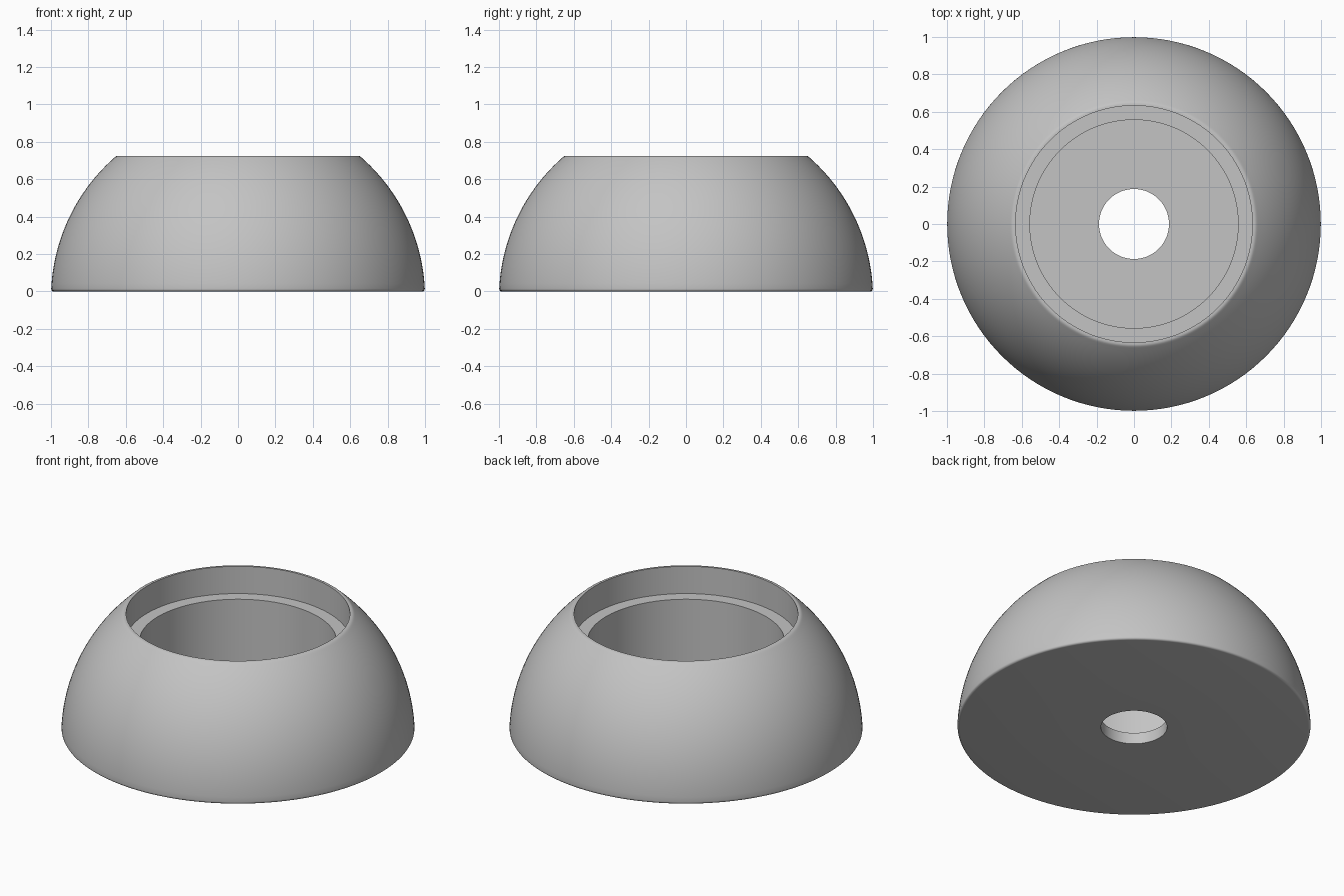
import bpy, bmesh, math

if "Cube" in bpy.data.objects:
    bpy.data.objects.remove(bpy.data.objects["Cube"])

SEGMENTS = 128

grey = bpy.data.materials.new("light grey")
grey.diffuse_color = (0.55, 0.55, 0.55, 1.0)
grey.use_nodes = True
grey.node_tree.nodes["Principled BSDF"].inputs["Base Color"].default_value = grey.diffuse_color


def lathe(name, profile):
    """Spin a closed (radius, height) outline around z."""
    bm = bmesh.new()
    verts = [bm.verts.new((r, 0, z)) for r, z in profile]
    edges = [bm.edges.new((verts[i], verts[(i + 1) % len(verts)]))
             for i in range(len(verts))]
    bmesh.ops.spin(bm, geom=verts + edges, cent=(0, 0, 0), axis=(0, 0, 1),
                   angle=math.tau, steps=SEGMENTS, use_merge=False)
    bmesh.ops.remove_doubles(bm, verts=bm.verts, dist=1e-5)
    bmesh.ops.recalc_face_normals(bm, faces=bm.faces)
    mesh = bpy.data.meshes.new(name)
    bm.to_mesh(mesh)
    bm.free()
    mesh.materials.append(grey)
    obj = bpy.data.objects.new(name, mesh)
    bpy.context.collection.objects.link(obj)
    bpy.context.view_layer.objects.active = obj
    obj.select_set(True)
    bpy.ops.object.shade_smooth_by_angle(angle=math.radians(32))
    obj.select_set(False)
    return obj


# Domed outer wall: arc of a unit sphere centred slightly below the base
drop = 0.035
low, high = math.asin(0.015 + drop), math.asin(0.713 + drop)
dome = [(math.cos(a), math.sin(a) - drop)
        for a in (low + (high - low) * i / 28 for i in range(29))]

# Rounded bottom edge, rounded lip, stepped cavity and drilled floor
bottom_edge = [(0.985, 0.0), (0.991, 0.001), (0.996, 0.005), (0.998, 0.009)]
lip = [(0.657, 0.719), (0.651, 0.723), (0.644, 0.725), (0.633, 0.725)]
cavity = [(0.633, 0.555), (0.557, 0.555), (0.557, 0.07)]
hole = [(0.187, 0.07), (0.187, 0.0)]

lathe("domed_cup", bottom_edge + dome + lip + cavity + hole)
